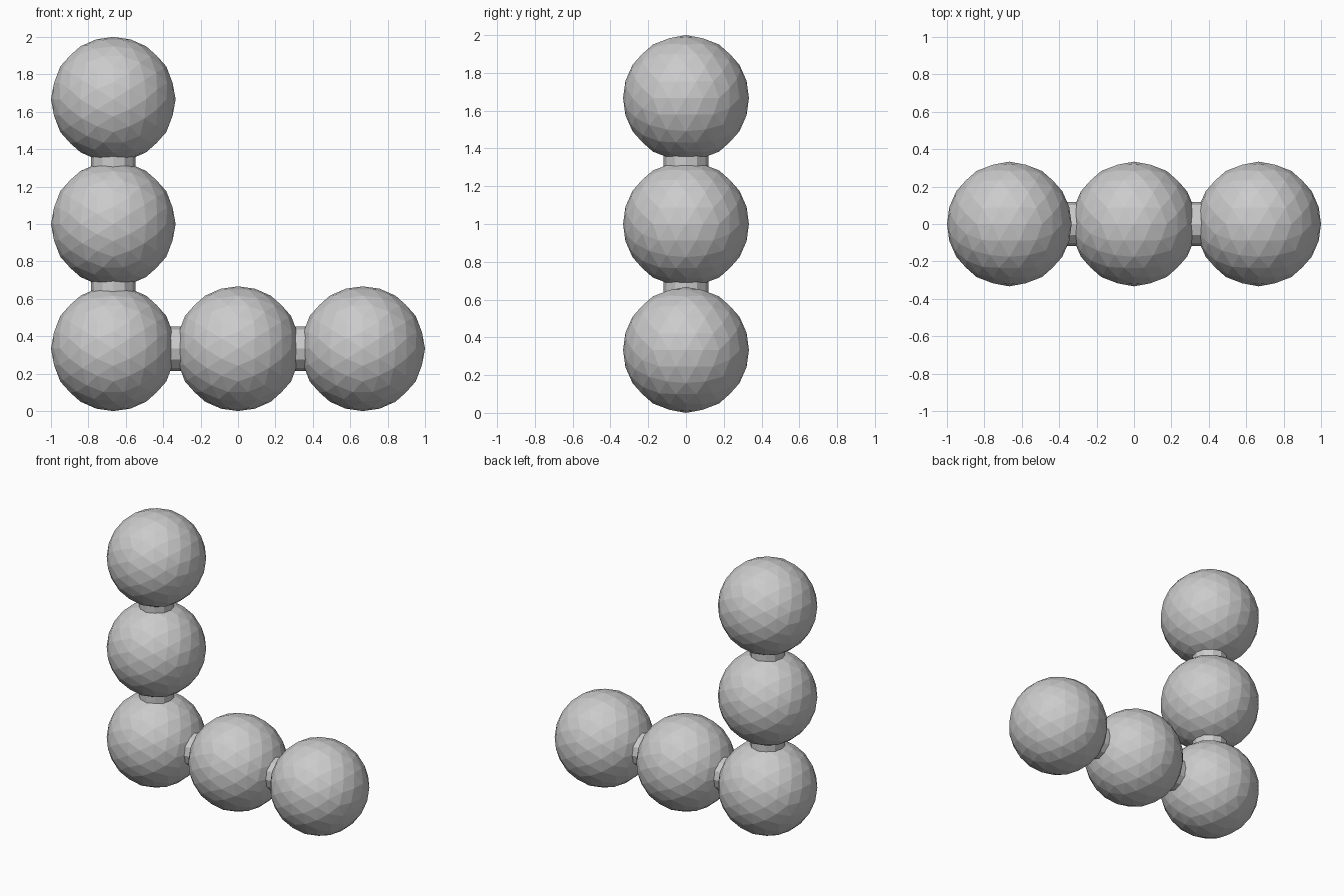
import bpy, bmesh
from math import sqrt, pi
from mathutils import Matrix

if "Cube" in bpy.data.objects:
    bpy.data.objects.remove(bpy.data.objects["Cube"])

R = 1 / 3            # ball radius
STEP = 2 * R         # ball spacing
PHI = (1 + sqrt(5)) / 2


def add_object(name, bm, location):
    bmesh.ops.recalc_face_normals(bm, faces=bm.faces)
    mesh = bpy.data.meshes.new(name)
    bm.to_mesh(mesh)
    bm.free()
    ob = bpy.data.objects.new(name, mesh)
    ob.location = location
    bpy.context.collection.objects.link(ob)


def ball(name, location):
    # icosahedron with its edges centred on the axes, split twice onto a sphere
    bm = bmesh.new()
    for a in (-1, 1):
        for b in (-PHI, PHI):
            for co in ((b, a, 0), (0, b, a), (a, 0, b)):
                bm.verts.new(co)
    bmesh.ops.convex_hull(bm, input=bm.verts)
    for _ in range(2):
        bmesh.ops.subdivide_edges(bm, edges=bm.edges[:], cuts=1, use_grid_fill=True)
        for v in bm.verts:
            v.co = v.co.normalized() * R
    add_object(name, bm, location)


def connector(name, location, along_x):
    bm = bmesh.new()
    turn = Matrix.Rotation(pi / 2, 4, 'Y') if along_x else Matrix.Identity(4)
    bmesh.ops.create_cone(bm, cap_ends=True, segments=12, radius1=0.118,
                          radius2=0.118, depth=0.2, matrix=turn)
    add_object(name, bm, location)


# corner ball, then the upright arm and the foot arm
ball("corner_ball", (-STEP, 0, R))
for i in (1, 2):
    ball(f"upright_ball_{i}", (-STEP, 0, R + i * STEP))
    connector(f"upright_connector_{i}", (-STEP, 0, R + (i - 0.5) * STEP), False)
    ball(f"foot_ball_{i}", (-STEP + i * STEP, 0, R))
    connector(f"foot_connector_{i}", (-STEP + (i - 0.5) * STEP, 0, R), True)
